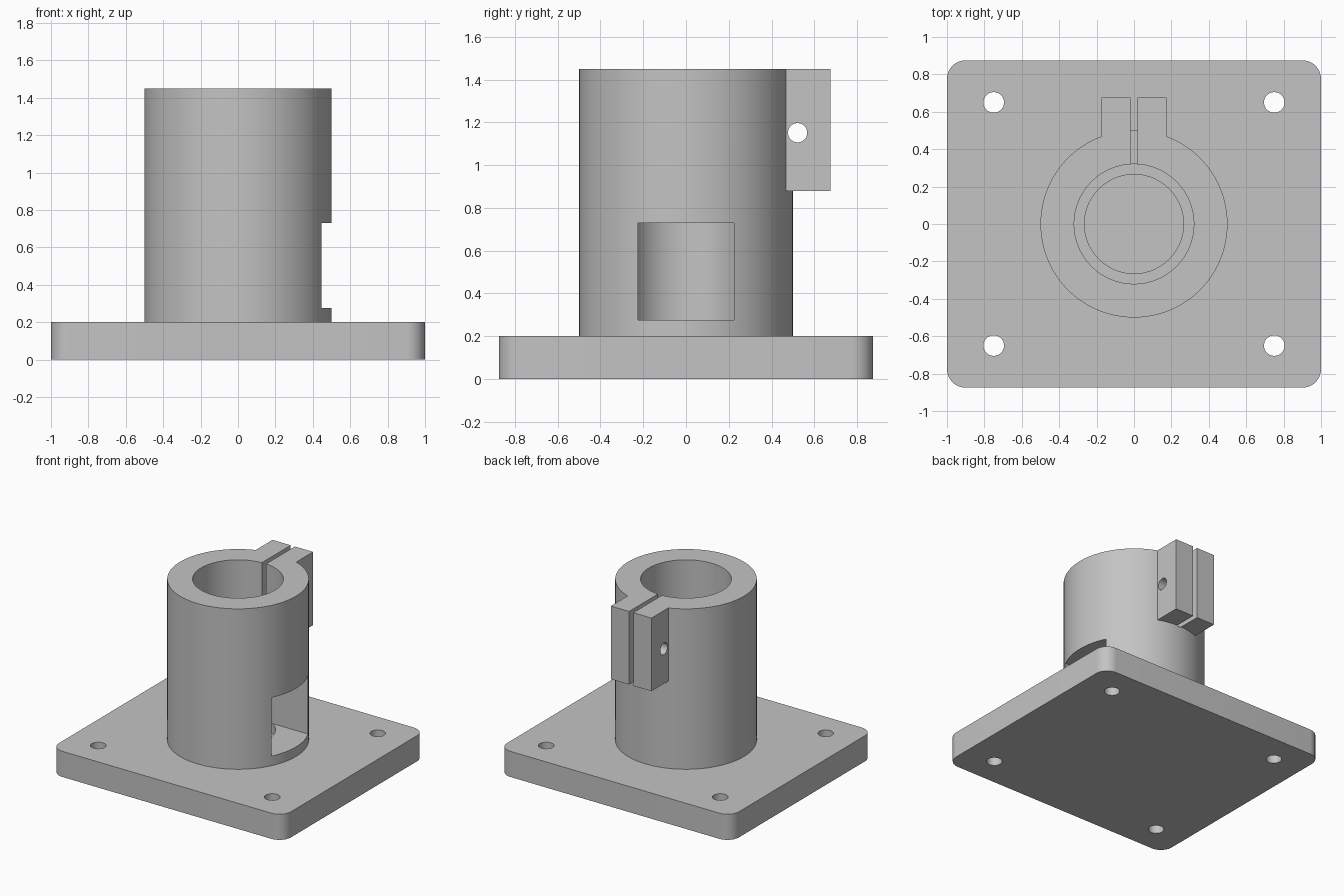
import bpy, bmesh, math
from mathutils import Matrix

if "Cube" in bpy.data.objects:
    bpy.data.objects.remove(bpy.data.objects["Cube"])

grey = bpy.data.materials.new("machined grey")
grey.diffuse_color = (0.55, 0.55, 0.55, 1)
grey.use_nodes = True
grey.node_tree.nodes["Principled BSDF"].inputs["Base Color"].default_value = grey.diffuse_color


def make(name, bm):
    mesh = bpy.data.meshes.new(name)
    bmesh.ops.recalc_face_normals(bm, faces=bm.faces)
    bm.to_mesh(mesh)
    bm.free()
    mesh.materials.append(grey)
    ob = bpy.data.objects.new(name, mesh)
    bpy.context.collection.objects.link(ob)
    return ob


def box(name, x, y, z):
    """Box from (min, max) ranges."""
    bm = bmesh.new()
    bmesh.ops.create_cube(bm, size=1)
    for v in bm.verts:
        v.co = [r[0] if c < 0 else r[1] for c, r in zip(v.co, (x, y, z))]
    return make(name, bm)


def cylinder(name, radius, length, centre, axis="Z", segments=96):
    bm = bmesh.new()
    turn = Matrix.Rotation(math.pi / 2, 4, "Y") if axis == "X" else Matrix()
    bmesh.ops.create_cone(bm, cap_ends=True, segments=segments, radius1=radius,
                          radius2=radius, depth=length,
                          matrix=Matrix.Translation(centre) @ turn)
    return make(name, bm)


def combine(target, tools, operation):
    """Apply booleans in order, then remove the helper objects."""
    for tool in tools:
        tool.hide_render = True
        mod = target.modifiers.new("boolean", "BOOLEAN")
        mod.object, mod.operation, mod.solver = tool, operation, "EXACT"
        bpy.context.view_layer.objects.active = target
        bpy.ops.object.modifier_apply(modifier=mod.name)
        bpy.data.objects.remove(tool)


def smooth(ob):
    bpy.ops.object.select_all(action="DESELECT")
    ob.select_set(True)
    bpy.context.view_layer.objects.active = ob
    bpy.ops.object.shade_smooth_by_angle(angle=math.radians(30))


# Base plate with rounded corners and four bolt holes
plate = box("base_plate", (-1, 1), (-0.875, 0.875), (0, 0.2))
bm = bmesh.new()
bm.from_mesh(plate.data)
uprights = [e for e in bm.edges if abs(e.verts[0].co.z - e.verts[1].co.z) > 0.1]
bmesh.ops.bevel(bm, geom=uprights, offset=0.1, segments=12, profile=0.5, affect="EDGES")
bm.to_mesh(plate.data)
bm.free()
combine(plate, [cylinder("bolt_hole", 0.055, 1, (sx * 0.75, sy * 0.65, 0.1), segments=48)
                for sx in (-1, 1) for sy in (-1, 1)], "DIFFERENCE")
smooth(plate)

# Upright sleeve with the clamp block on its back
sleeve = cylinder("clamp_sleeve", 0.5, 1.25, (0, 0, 0.825))
combine(sleeve, [box("clamp_ears", (-0.175, 0.175), (0.4, 0.675), (0.88, 1.45))], "UNION")

# Stepped bore, clamp slot, pinch bolt hole and side window
combine(sleeve, [
    cylinder("lower_bore", 0.265, 2, (0, 0, 1)),
    cylinder("upper_bore", 0.32, 1, (0, 0, 1.325)),
    box("slot", (-0.018, 0.018), (0, 0.8), (0.875, 1.6)),
    cylinder("pinch_hole", 0.045, 1, (0, 0.522, 1.152), "X", 48),
    box("window", (0, 0.6), (-0.225, 0.225), (0.275, 0.73)),
], "DIFFERENCE")
smooth(sleeve)
